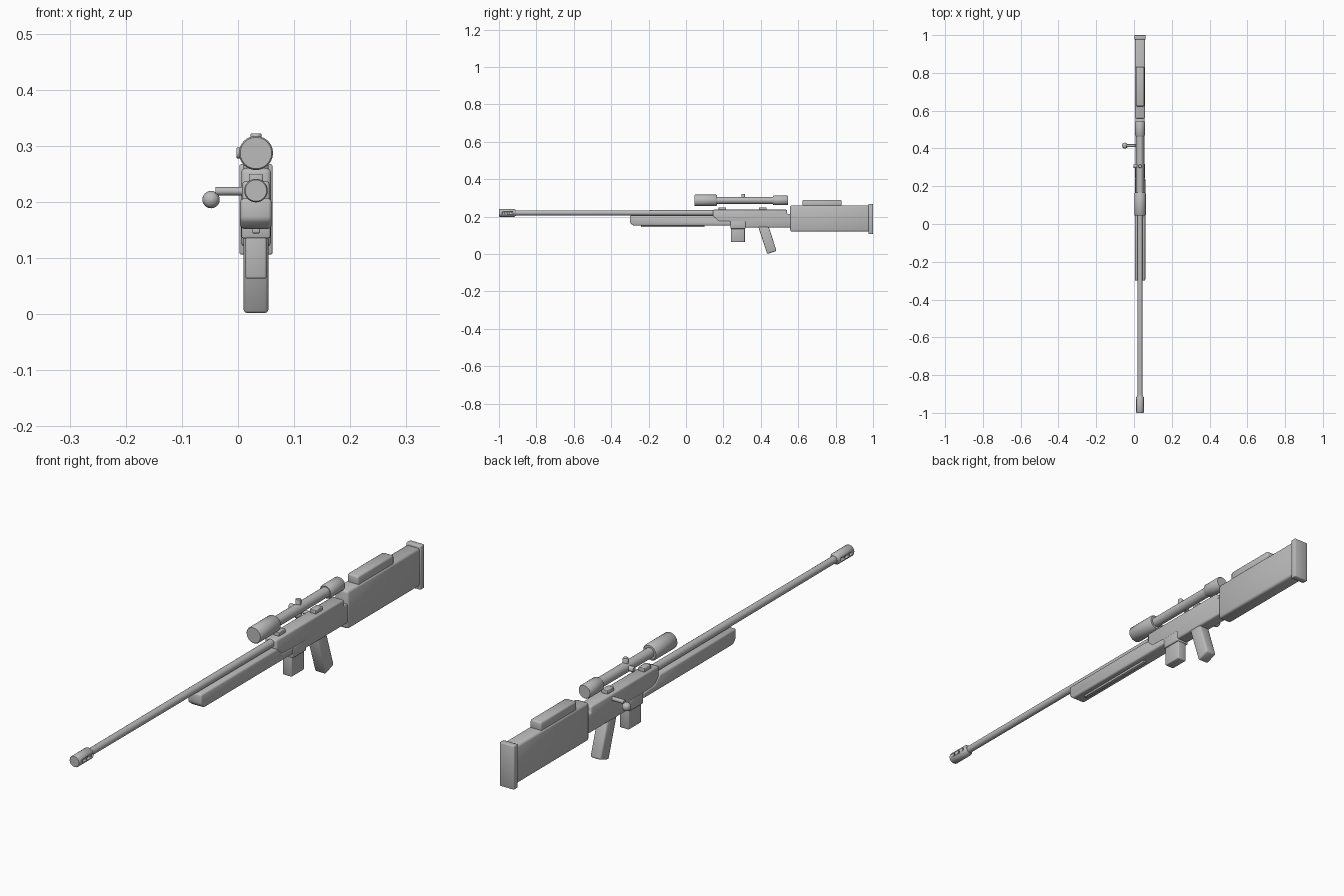
import bpy
import bmesh
from math import radians, pi
from mathutils import Matrix, Vector

if "Cube" in bpy.data.objects:
    bpy.data.objects.remove(bpy.data.objects["Cube"])

MID = 0.032        # x of the centre plane
BORE = 0.22        # height of the barrel axis
SIGHT = 0.287      # height of the scope axis

grey = bpy.data.materials.new("plain grey")
grey.use_nodes = True
grey.diffuse_color = (0.5, 0.5, 0.5, 1)
grey.node_tree.nodes["Principled BSDF"].inputs["Base Color"].default_value = (0.5, 0.5, 0.5, 1)


def finish(name, bm, angle=40):
    bmesh.ops.recalc_face_normals(bm, faces=bm.faces)
    mesh = bpy.data.meshes.new(name)
    bm.to_mesh(mesh)
    bm.free()
    mesh.materials.append(grey)
    obj = bpy.data.objects.new(name, mesh)
    bpy.context.collection.objects.link(obj)
    bpy.ops.object.select_all(action="DESELECT")
    obj.select_set(True)
    bpy.context.view_layer.objects.active = obj
    bpy.ops.object.shade_smooth_by_angle(angle=radians(angle))
    return obj


def plate(name, outline, half, bevel=0.004, segments=2):
    """Side outline of (y, z) points, thickened evenly about the centre plane."""
    bm = bmesh.new()
    face = bm.faces.new([bm.verts.new((MID - half, y, z)) for y, z in outline])
    out = bmesh.ops.extrude_face_region(bm, geom=[face])
    verts = [v for v in out["geom"] if isinstance(v, bmesh.types.BMVert)]
    bmesh.ops.translate(bm, verts=verts, vec=(2 * half, 0, 0))
    bmesh.ops.recalc_face_normals(bm, faces=bm.faces)
    if bevel:
        bmesh.ops.bevel(bm, geom=bm.edges[:], offset=bevel, segments=segments,
                        profile=0.5, affect="EDGES", clamp_overlap=True)
    return finish(name, bm, 50)


def block(name, y0, y1, z0, z1, half, bevel=0.004):
    return plate(name, [(y0, z0), (y1, z0), (y1, z1), (y0, z1)], half, bevel)


def turned(name, profile, origin, axis, sides=24):
    """Lathe of (distance, radius) points along an axis from the origin."""
    bm = bmesh.new()
    rings = []
    for dist, radius in profile:
        ring = bmesh.ops.create_circle(bm, segments=sides, radius=radius,
                                       matrix=Matrix.Translation((0, 0, dist)))
        rings.append(ring["verts"])
    for low, high in zip(rings, rings[1:]):
        for i in range(sides):
            j = (i + 1) % sides
            bm.faces.new((low[i], low[j], high[j], high[i]))
    bm.faces.new(rings[0])
    bm.faces.new(rings[-1])
    turn = Vector((0, 0, 1)).rotation_difference(Vector(axis)).to_matrix().to_4x4()
    bm.transform(Matrix.Translation(origin) @ turn)
    return finish(name, bm)


# Barrel and vented muzzle brake
BACK = (0, 1, 0)
turned("barrel", [(-0.93, 0.013), (0.16, 0.0145)], (MID, 0, BORE), BACK)
brake = turned("muzzle_brake", [(-1, 0.019), (-0.997, 0.021), (-0.918, 0.021),
                                (-0.908, 0.014)], (MID, 0, BORE), BACK)
vents = bmesh.new()
for y in (-0.975, -0.95, -0.925):
    for side in (-1, 1):
        bmesh.ops.create_cone(vents, cap_ends=True, segments=12, radius1=0.006,
                              radius2=0.006, depth=0.016,
                              matrix=Matrix.Translation((MID + side * 0.022, y, BORE))
                              @ Matrix.Rotation(pi / 2, 4, "Y"))
cutter = finish("vent_cutter", vents)
cutter.hide_render = True
cut = brake.modifiers.new("vents", "BOOLEAN")
cut.operation = "DIFFERENCE"
cut.solver = "EXACT"
cut.object = cutter
bpy.context.view_layer.objects.active = brake
bpy.ops.object.modifier_apply(modifier=cut.name)
bpy.data.objects.remove(cutter)

# Forearm with its underside rail
plate("forearm", [(-0.3, 0.206), (-0.3, 0.168), (-0.282, 0.152), (0.24, 0.152),
                  (0.24, 0.176), (0.175, 0.178), (0.145, 0.206)], 0.028, 0.006)
block("forearm_rail", -0.24, 0.1, 0.144, 0.156, 0.007, 0.002)

# Receiver with a stepped tang
plate("receiver", [(0.145, 0.237), (0.145, 0.156), (0.25, 0.156), (0.25, 0.142),
                   (0.57, 0.142), (0.57, 0.214), (0.54, 0.214), (0.54, 0.237)],
      0.0245, 0.006)

# Magazine and grip
block("magazine_well", 0.238, 0.318, 0.135, 0.175, 0.0255, 0.003)
block("magazine", 0.24, 0.315, 0.063, 0.17, 0.019)
plate("grip", [(0.385, 0.15), (0.434, 0), (0.484, 0.017), (0.441, 0.15)], 0.022, 0.006)

# Stock, cheek rest and butt pad
block("stock", 0.557, 0.98, 0.12, 0.26, 0.027, 0.008)
block("cheek_rest", 0.623, 0.832, 0.25, 0.289, 0.0225, 0.006)
block("butt_pad", 0.976, 1.0, 0.106, 0.267, 0.0295, 0.003)

# Scope with its two bells, turrets and mounts
turned("scope_tube", [(0.15, 0.0185), (0.48, 0.0185)], (MID, 0, SIGHT), BACK)
turned("scope_front_bell", [(0.045, 0.028), (0.048, 0.0305), (0.16, 0.0305),
                            (0.167, 0.026)], (MID, 0, SIGHT), BACK)
turned("scope_rear_bell", [(0.464, 0.022), (0.47, 0.026), (0.542, 0.026),
                           (0.546, 0.023)], (MID, 0, SIGHT), BACK)
for name, axis in (("top_turret", (0, 0, 1)), ("side_turret", (-1, 0, 0))):
    turned(name, [(0.01, 0.01), (0.033, 0.01), (0.035, 0.0085)],
           (MID, 0.306, SIGHT), axis, 16)
for name, y in (("front_mount", 0.195), ("rear_mount", 0.41)):
    block(name, y - 0.02, y + 0.02, 0.23, 0.25, 0.0125, 0.002)

# Bolt handle and knob on the right side
turned("bolt_handle", [(0, 0.0075), (0.072, 0.0075)], (MID, 0.415, 0.219), (-1, 0, 0), 16)
knob = bmesh.new()
bmesh.ops.create_uvsphere(knob, u_segments=20, v_segments=12, radius=0.0155,
                          matrix=Matrix.Translation((-0.048, 0.415, 0.204)))
finish("bolt_knob", knob)
